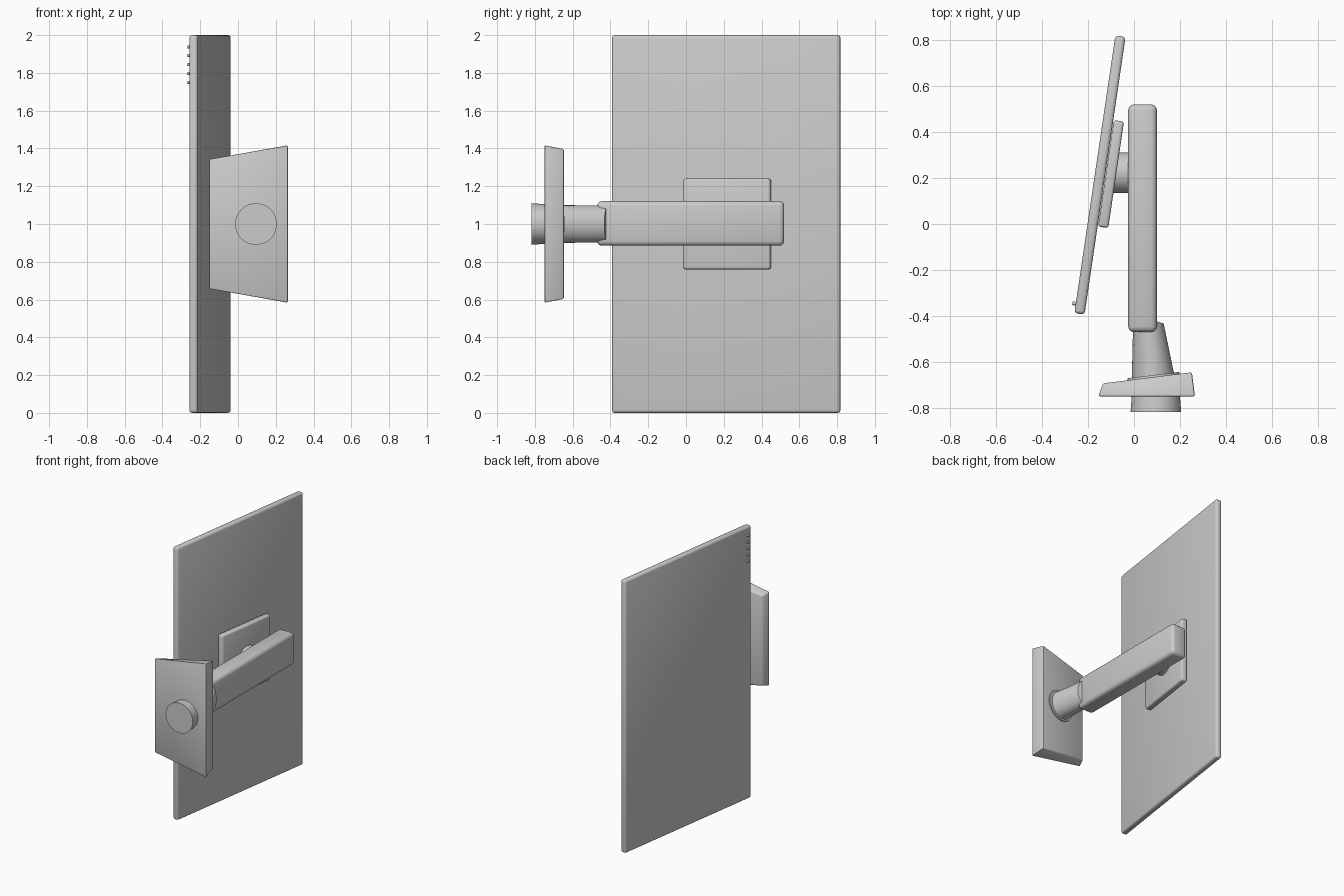
import bpy
import bmesh
from math import sin, cos, pi, radians
from mathutils import Vector, Matrix

default = bpy.data.objects.get("Cube")
if default:
    bpy.data.objects.remove(default, do_unlink=True)

grey = bpy.data.materials.new("light_grey")
grey.use_nodes = True
grey.diffuse_color = (0.6, 0.6, 0.6, 1)
grey.node_tree.nodes["Principled BSDF"].inputs["Base Color"].default_value = (0.6, 0.6, 0.6, 1)

TURN = Matrix.Rotation(radians(-8.4), 4, 'Z')   # swivel of the screen


def finish(name, bm, bevel=0.0, segments=3):
    bmesh.ops.recalc_face_normals(bm, faces=bm.faces)
    if bevel:
        bmesh.ops.bevel(bm, geom=bm.edges[:], offset=bevel, segments=segments,
                        profile=0.5, affect='EDGES')
    mesh = bpy.data.meshes.new(name)
    bm.to_mesh(mesh)
    bm.free()
    mesh.materials.append(grey)
    obj = bpy.data.objects.new(name, mesh)
    bpy.context.collection.objects.link(obj)
    bpy.ops.object.select_all(action='DESELECT')
    obj.select_set(True)
    bpy.context.view_layer.objects.active = obj
    bpy.ops.object.shade_smooth_by_angle(angle=radians(35))
    return obj


def box(name, centre, size, bevel, turn=Matrix()):
    bm = bmesh.new()
    matrix = Matrix.Translation(centre) @ turn @ Matrix.Diagonal((*size, 1))
    bmesh.ops.create_cube(bm, size=1, matrix=matrix)
    return finish(name, bm, bevel)


def cylinder_x(name, centre, radius, depth, turn=Matrix()):
    bm = bmesh.new()
    matrix = Matrix.Translation(centre) @ turn @ Matrix.Rotation(pi / 2, 4, 'Y')
    bmesh.ops.create_cone(bm, cap_ends=True, segments=48, radius1=radius,
                          radius2=radius, depth=depth, matrix=matrix)
    return finish(name, bm)


def loft_y(name, sections, segments=48):
    """Skin elliptical sections (x, y, x radius, z radius, slant) along y."""
    bm = bmesh.new()
    rings = []
    for cx, y, rx, rz, slant in sections:
        ring = []
        for i in range(segments):
            a = 2 * pi * i / segments
            dx = rx * cos(a)
            ring.append(bm.verts.new((cx + dx, y + slant * dx, 1 + rz * sin(a))))
        rings.append(ring)
    for r, s in zip(rings, rings[1:]):
        for i in range(segments):
            j = (i + 1) % segments
            bm.faces.new((r[i], r[j], s[j], s[i]))
    bm.faces.new(rings[0])
    bm.faces.new(rings[-1])
    return finish(name, bm)


# Screen and the mounting plate behind it
screen_centre = Vector((-0.148, 0.213, 1))
box("screen_panel", screen_centre, (0.045, 1.221, 2), 0.015, TURN)
box("mounting_plate", (-0.1, 0.217, 1), (0.045, 0.468, 0.48), 0.012, TURN)

# Row of small buttons on the screen face
for i in range(5):
    spot = screen_centre + TURN @ Vector((-0.028, -0.569, 0.75 + 0.047 * i))
    cylinder_x(f"button_{i + 1}", spot, 0.008, 0.018, TURN)

# Pivot and swing arm
cylinder_x("pivot_hub", (-0.05, 0.222, 1), 0.088, 0.09)
box("swing_arm", (0.037, 0.025, 1.003), (0.125, 0.99, 0.236), 0.025)

# Tapered wrist joining arm to wall bracket
loft_y("wrist", [(0.085, -0.69, 0.095, 0.1, 0.12),
                 (0.063, -0.413, 0.066, 0.098, -0.3)])
loft_y("wrist_collar", [(0.085, -0.685, 0.115, 0.115, 0.12),
                        (0.085, -0.657, 0.112, 0.112, 0.12)])

# Wedge shaped bracket with drafted sides
bm = bmesh.new()
loops = []
for corners in (((-0.155, -0.75, 0.345), (0.265, -0.75, 0.418)),
                ((-0.135, -0.693, 0.328), (0.252, -0.645, 0.398))):
    (xl, yl, hl), (xr, yr, hr) = corners
    loops.append([bm.verts.new(p) for p in ((xl, yl, 1 - hl), (xr, yr, 1 - hr),
                                            (xr, yr, 1 + hr), (xl, yl, 1 + hl))])
front, back = loops
bm.faces.new(front)
bm.faces.new(back)
for i in range(4):
    j = (i + 1) % 4
    bm.faces.new((front[i], front[j], back[j], back[i]))
finish("bracket", bm, 0.008, 2)

# Round boss on the bracket front
loft_y("front_boss", [(0.095, -0.817, 0.11, 0.11, 0), (0.095, -0.74, 0.104, 0.104, 0)])
